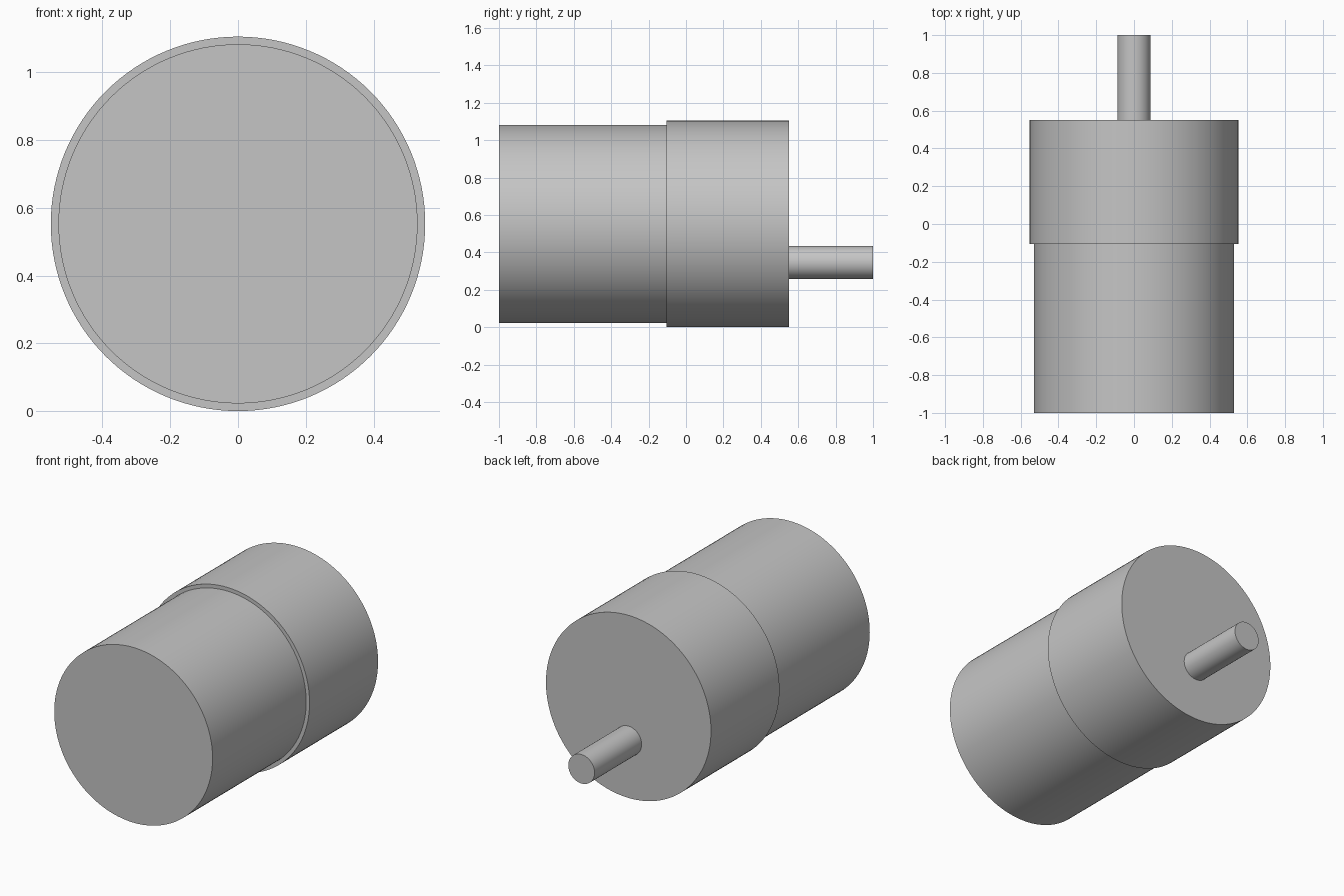
import bpy
from math import pi, radians

cube = bpy.data.objects.get("Cube")
if cube:
    bpy.data.objects.remove(cube, do_unlink=True)

# Single plain grey finish
grey = bpy.data.materials.new("light grey")
grey.use_nodes = True
colour = (0.56, 0.56, 0.56, 1)
grey.diffuse_color = colour
grey.node_tree.nodes["Principled BSDF"].inputs["Base Color"].default_value = colour

AXIS_Z = 0.5525  # height of the main axis


def cylinder(name, radius, y0, y1, z, sides=128):
    """Smooth cylinder lying along y from y0 to y1."""
    bpy.ops.mesh.primitive_cylinder_add(
        vertices=sides, radius=radius, depth=y1 - y0,
        location=(0, (y0 + y1) / 2, z), rotation=(pi / 2, 0, 0))
    obj = bpy.context.object
    obj.name = obj.data.name = name
    obj.data.materials.append(grey)
    bpy.ops.object.shade_smooth_by_angle(angle=radians(30))
    return obj


# Motor can, wider gearbox housing and off-centre output shaft
cylinder("motor_body", 0.53, -1, -0.105, AXIS_Z)
cylinder("gearbox_housing", AXIS_Z, -0.105, 0.55, AXIS_Z)
cylinder("output_shaft", 0.088, 0.55, 1, 0.347, 64)
